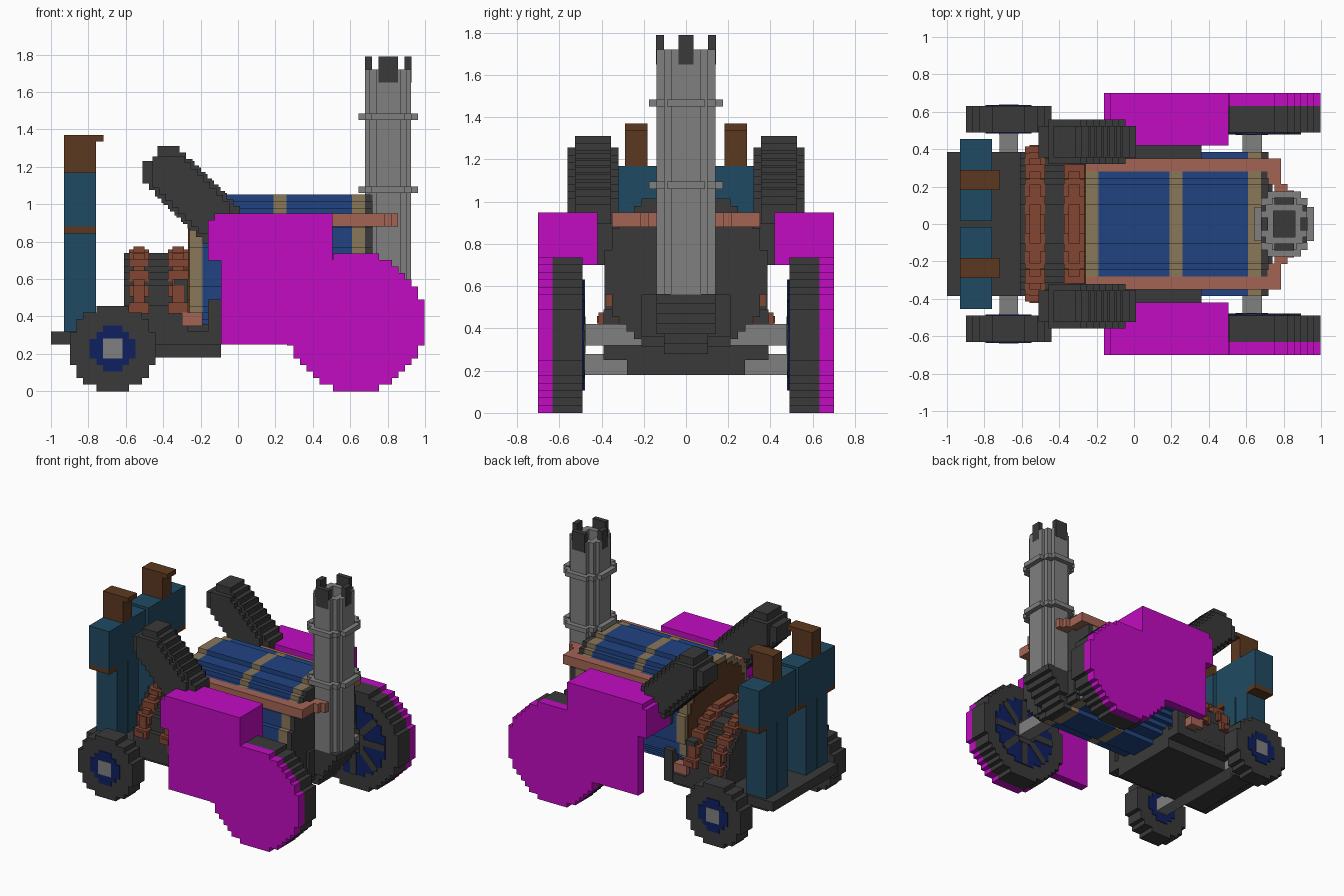
import bpy, bmesh, math
from mathutils import Matrix, Vector

cube = bpy.data.objects.get("Cube")
if cube:
    bpy.data.objects.remove(cube, do_unlink=True)

V = 2 / 57  # edge of one block


def material(name, rgb):
    lin = [((c / 255 + 0.055) / 1.055) ** 2.4 if c > 10 else c / 255 / 12.92 for c in rgb]
    m = bpy.data.materials.new(name)
    m.use_nodes = True
    m.diffuse_color = (*lin, 1)
    m.node_tree.nodes["Principled BSDF"].inputs["Base Color"].default_value = (*lin, 1)
    return m


MAGENTA = material("magenta", (194, 12, 194))
DARK = material("dark iron", (58, 58, 58))
GRAY = material("steel gray", (128, 128, 128))
BLUE = material("boiler blue", (33, 68, 130))
TAN = material("tan band", (138, 120, 88))
COPPER = material("copper", (164, 100, 84))
RED = material("red brick", (130, 70, 52))
BROWN = material("brown", (92, 57, 32))
TEAL = material("teal", (32, 74, 98))
NAVY = material("navy", (14, 32, 96))


def finish(name, bm, mat):
    bmesh.ops.recalc_face_normals(bm, faces=bm.faces)
    me = bpy.data.meshes.new(name)
    bm.to_mesh(me)
    bm.free()
    me.materials.append(mat)
    ob = bpy.data.objects.new(name, me)
    bpy.context.scene.collection.objects.link(ob)
    return ob


def boxes(name, mat, *dims):
    """One object from boxes given as x0, x1, y0, y1, z0, z1."""
    bm = bmesh.new()
    for x0, x1, y0, y1, z0, z1 in dims:
        mt = Matrix.Translation(((x0 + x1) / 2, (y0 + y1) / 2, (z0 + z1) / 2)) @ \
            Matrix.Diagonal((x1 - x0, y1 - y0, z1 - z0, 1))
        bmesh.ops.create_cube(bm, size=1, matrix=mt)
    return finish(name, bm, mat)


def profile(name, mat, pts, axis, lo, hi):
    """Extrude an outline (u, z) along x or y."""
    bm = bmesh.new()
    place = (lambda u, z: (lo, u, z)) if axis == "x" else (lambda u, z: (u, lo, z))
    face = bm.faces.new([bm.verts.new(place(u, z)) for u, z in pts])
    ext = bmesh.ops.extrude_face_region(bm, geom=[face])
    move = Vector((hi - lo, 0, 0)) if axis == "x" else Vector((0, hi - lo, 0))
    bmesh.ops.translate(bm, vec=move, verts=[v for v in ext["geom"] if isinstance(v, bmesh.types.BMVert)])
    return finish(name, bm, mat)


def disc(name, mat, n, cu, cz, axis, lo, hi, cut=-1):
    """Blocky disc n blocks wide, keeping only rows above cut."""
    right, left = [], []
    for i in range(n):
        z0 = cz + (i - n / 2) * V
        if z0 < cut:
            continue
        row = sum(math.hypot(j + .5 - n / 2, i + .5 - n / 2) <= n / 2 for j in range(n))
        w = row * V / 2
        right += [(cu + w, z0), (cu + w, z0 + V)]
        left += [(cu - w, z0), (cu - w, z0 + V)]
    pts = []
    for p in right + left[::-1]:
        if not pts or (Vector(p) - Vector(pts[-1])).length > 1e-6:
            pts.append(p)
    return profile(name, mat, pts, axis, lo, hi)


def mirrored(ob):
    """Name the part for the back side and add its front copy across y = 0."""
    me = ob.data.copy()
    me.transform(Matrix.Scale(-1, 4, (0, 1, 0)))
    me.flip_normals()
    copy = bpy.data.objects.new("front_" + ob.name, me)
    bpy.context.scene.collection.objects.link(copy)
    ob.name = "back_" + ob.name
    return ob


# Boiler: coloured sections along x
for name, mat, x0, x1 in [("boiler_band_rear", TAN, -.26, -.19), ("boiler_shell_rear", BLUE, -.19, .19),
                          ("boiler_band_middle", TAN, .19, .26), ("boiler_shell_fore", BLUE, .26, .61),
                          ("boiler_band_fore", TAN, .61, .68), ("smokebox_door", DARK, .68, .72)]:
    disc(name, mat, 22, 0, .665, "x", x0, x1)
disc("boiler_end_plate", BROWN, 20, 0, .665, "x", -.268, -.26)

# Firebox hump with toothed brick arches
FZ = .74 - 11 * V
disc("firebox", DARK, 22, 0, FZ, "x", -.61, -.34, .28)
disc("firebox_crown", BROWN, 22, 0, FZ, "x", -.34, -.268, .6)
boxes("firebox_lower", DARK, (-.34, -.268, -.385, .385, .32, .6))
for tag, xc in (("rear", -.53), ("fore", -.32)):
    disc("brick_arch_" + tag, RED, 24, 0, FZ, "x", xc - .03, xc + .03, .42)
    teeth = []
    for k in range(11):
        a = math.radians(14 + 15.2 * k)
        y, z = .375 * math.cos(a), FZ + .375 * math.sin(a)
        teeth.append((xc - .053, xc + .053, y - .05, y + .05, z - .03, z + .03))
    boxes("brick_teeth_" + tag, RED, *teeth)

# Chassis and rear platform
boxes("platform", DARK, (-1, -.61, -.385, .385, .25, .32))
boxes("chassis", DARK, (-.61, -.09, -.385, .385, .25, .32), (-.88, -.23, -.28, .28, .18, .26),
      (-.45, -.09, -.28, .28, .18, .36))
mirrored(boxes("chassis_post", DARK, (-.16, -.09, .32, .39, .25, .49)))
mirrored(boxes("copper_elbow", COPPER, (-.30, -.19, .35, .42, .35, .42)))

# Copper rails along the boiler, closing in on the chimney
mirrored(boxes("copper_rail", COPPER, (-.26, .785, .28, .35, .88, .95), (.715, .785, .21, .30, .88, .95),
               (.75, .82, .14, .215, .88, .95), (.78, .855, .10, .18, .88, .95)))

# Chimney: hollow octagonal stack, base, rings and crown
CX = .803
wall = [(CX - .065, CX + .065, s * .105 - .035, s * .105 + .035, .56, 1.72) for s in (-1, 1)]
wall += [(CX + s * .09 - .033, CX + s * .09 + .033, -.07, .07, .56, 1.72) for s in (-1, 1)]
wall += [(CX + s * .08 - .02, CX + s * .08 + .02, t * .085 - .02, t * .085 + .02, .56, 1.72)
         for s in (-1, 1) for t in (-1, 1)]
boxes("chimney_stack", GRAY, *wall)
boxes("chimney_core", DARK, (CX - .06, CX + .06, -.07, .07, .56, 1.6))
for tag, z in (("lower", 1.06), ("upper", 1.45)):
    boxes("chimney_ring_" + tag, GRAY,
          *[(CX - a, CX + a, s * (b + .02) - .02, s * (b + .02) + .02, z, z + V)
            for s in (-1, 1) for a, b in ((.09, .135), (.125, .10))],
          *[(CX + s * .14 - .02, CX + s * .14 + .02, -.09, .09, z, z + V) for s in (-1, 1)])
boxes("chimney_crown", DARK,
      *[(CX - .053, CX + .053, s * .1235 - .0185, s * .1235 + .0185, 1.65, 1.79) for s in (-1, 1)],
      *[(CX + s * .106 - .0185, CX + s * .106 + .0185, -.035, .035, 1.65, 1.79) for s in (-1, 1)])
boxes("chimney_base", DARK,
      *[(.70, .75 + .035 * k, -.105 - .035 * (k > 1), .105 + .035 * (k > 1), .28 + .047 * k, .327 + .047 * k)
        for k in range(6)])
boxes("smokebox_saddle", DARK, (.68, .74, -.21, .21, .36, .56))

# Large drive wheels with spokes on the inner side
WX, WZ = .63, 10.5 * V
mirrored(disc("drive_wheel", DARK, 21, WX, WZ, "y", .49, .632))
mirrored(disc("drive_wheel_inlay", NAVY, 15, WX, WZ, "y", .484, .49))
bm = bmesh.new()
for k in range(4):
    mt = Matrix.Translation((WX, .482, WZ)) @ Matrix.Rotation(k * math.pi / 4, 4, "Y") @ \
        Matrix.Diagonal((15 * V, .008, .05, 1))
    bmesh.ops.create_cube(bm, size=1, matrix=mt)
mirrored(finish("drive_wheel_spokes", bm, DARK))
mirrored(disc("drive_wheel_hub", DARK, 5, WX, WZ, "y", .475, .49))
boxes("drive_axle", GRAY, (.58, .685, -.5, .5, .32, .42))

# Small wheels
SX, SZ = -.67, 6.5 * V
mirrored(disc("small_wheel", DARK, 13, SX, SZ, "y", .49, .63))
mirrored(disc("small_wheel_ring", NAVY, 7, SX, SZ, "y", .484, .636))
mirrored(boxes("small_wheel_hub", GRAY, (SX - .053, SX + .053, .478, .64, SZ - .053, SZ + .053)))
boxes("small_axle", GRAY, (SX - .05, SX + .05, -.5, .5, .18, .28))

# Magenta side covers
mirrored(disc("cover_disc", MAGENTA, 21, WX, WZ, "y", .632, .70))
mirrored(boxes("cover_plate", MAGENTA, (-.09, .5, .632, .70, .25, .72)))
mirrored(profile("cover_box", MAGENTA, [(-.16, .70), (.505, .70), (.505, .95), (-.125, .95),
                                        (-.125, .915), (-.16, .915)], "y", .42, .70))

# Slanted exhaust pipes, stepped one block at a time
steps = []
for k in range(8):
    x, z = -.13 - .0345 * k, .93 + .0345 * k
    for dx, dz, dy in ((.14, .06, .085), (.06, .14, .085), (.085, .085, .12)):
        steps.append((x - dx, x + dx, .44 - dy, .44 + dy, z - dz, z + dz))
mirrored(boxes("exhaust_pipe", DARK, *steps))
mirrored(boxes("exhaust_duct", DARK, (-.16, .36, .35, .42, .70, .90)))

# Two block figures standing on the platform
for tag, yc in (("back", .235), ("front", -.235)):
    boxes(tag + "_figure_legs", TEAL, (-.93, -.76, yc - .13, yc - .004, .32, .86),
          (-.93, -.76, yc + .004, yc + .13, .32, .86))
    boxes(tag + "_figure_torso", TEAL, (-.93, -.76, yc - .13, yc + .13, .86, 1.17))
    boxes(tag + "_figure_arms", TEAL, *[(-.93, -.76, yc + s * .175 - .045, yc + s * .175 + .045, .88, 1.17)
                                       for s in (-1, 1)])
    boxes(tag + "_figure_hands", BROWN, *[(-.93, -.76, yc + s * .175 - .045, yc + s * .175 + .045, .845, .88)
                                         for s in (-1, 1)])
    boxes(tag + "_figure_head", BROWN, (-.93, -.76, yc - .053, yc + .053, 1.17, 1.37),
          (-.76, -.72, yc - .053, yc + .053, 1.335, 1.37))
